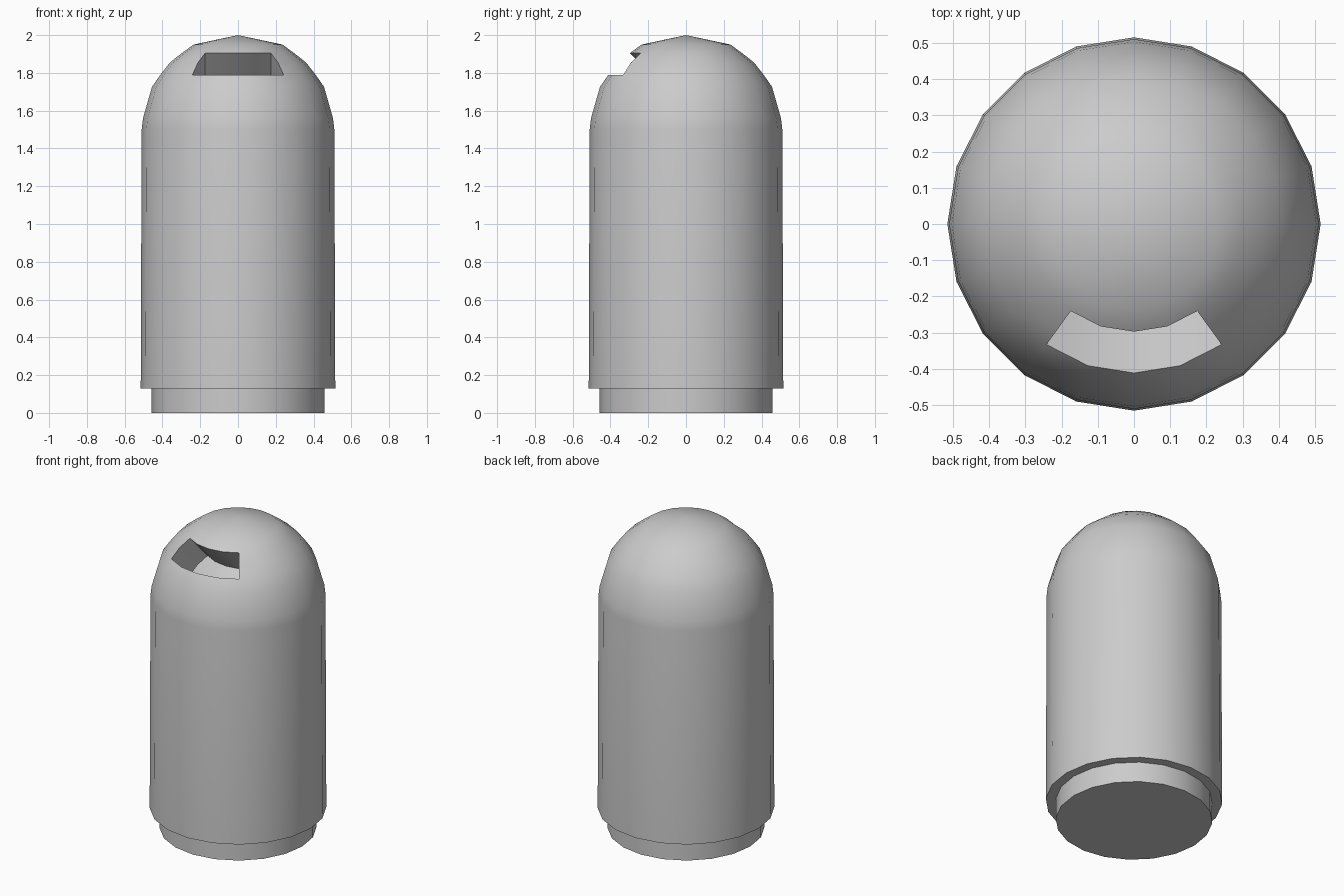
import bpy, bmesh
from math import sin, cos, pi, radians
from mathutils import Vector

if "Cube" in bpy.data.objects:
    bpy.data.objects.remove(bpy.data.objects["Cube"])

SIDES = 20


def lathe(profile):
    """Revolve (radius, z) points round z; radius 0 makes a pole."""
    bm = bmesh.new()
    rings = []
    for r, z in profile:
        if r == 0:
            rings.append([bm.verts.new((0, 0, z))] * SIDES)
        else:
            rings.append([bm.verts.new((r * cos(2 * pi * i / SIDES),
                                        r * sin(2 * pi * i / SIDES), z))
                          for i in range(SIDES)])
    for low, high in zip(rings, rings[1:]):
        for i in range(SIDES):
            j = (i + 1) % SIDES
            corners = []
            for v in (low[i], low[j], high[j], high[i]):
                if v not in corners:
                    corners.append(v)
            bm.faces.new(corners)
    return bm


def finish(name, bm):
    bmesh.ops.recalc_face_normals(bm, faces=bm.faces)
    mesh = bpy.data.meshes.new(name)
    bm.to_mesh(mesh)
    bm.free()
    obj = bpy.data.objects.new(name, mesh)
    bpy.context.collection.objects.link(obj)
    bpy.ops.object.select_all(action='DESELECT')
    obj.select_set(True)
    bpy.context.view_layer.objects.active = obj
    bpy.ops.object.shade_smooth_by_angle(angle=radians(30))
    return obj


# Domed body: slightly tapered wall and rounded top
SLOT_LOW, SLOT_HIGH = 1.79, 1.905
body = lathe([(0.457, 0.13), (0.515, 0.13), (0.51, 1.5), (0.503, 1.56),
              (0.455, 1.727), (0.411, SLOT_LOW), (0.36, 1.855),
              (0.297, SLOT_HIGH), (0.235, 1.95), (0, 2.0)])
bmesh.ops.recalc_face_normals(body, faces=body.faces)

# Slot in the front of the dome: four columns pushed inward and down
slot = []
for f in body.faces:
    c = f.calc_center_median()
    if SLOT_LOW < c.z < SLOT_HIGH and c.y < 0 and abs(c.x) < 0.22:
        slot.append(f)
new = bmesh.ops.extrude_face_region(body, geom=slot)["geom"]
bmesh.ops.translate(body, vec=Vector((0, 0.18, -0.18)),
                    verts=[g for g in new if isinstance(g, bmesh.types.BMVert)])
left_over = [f for f in slot if f.is_valid]
if left_over:
    bmesh.ops.delete(body, geom=left_over, context='FACES')
finish("domed_body", body)

# Narrower foot
finish("base", lathe([(0, 0), (0.457, 0), (0.457, 0.13), (0, 0.13)]))
